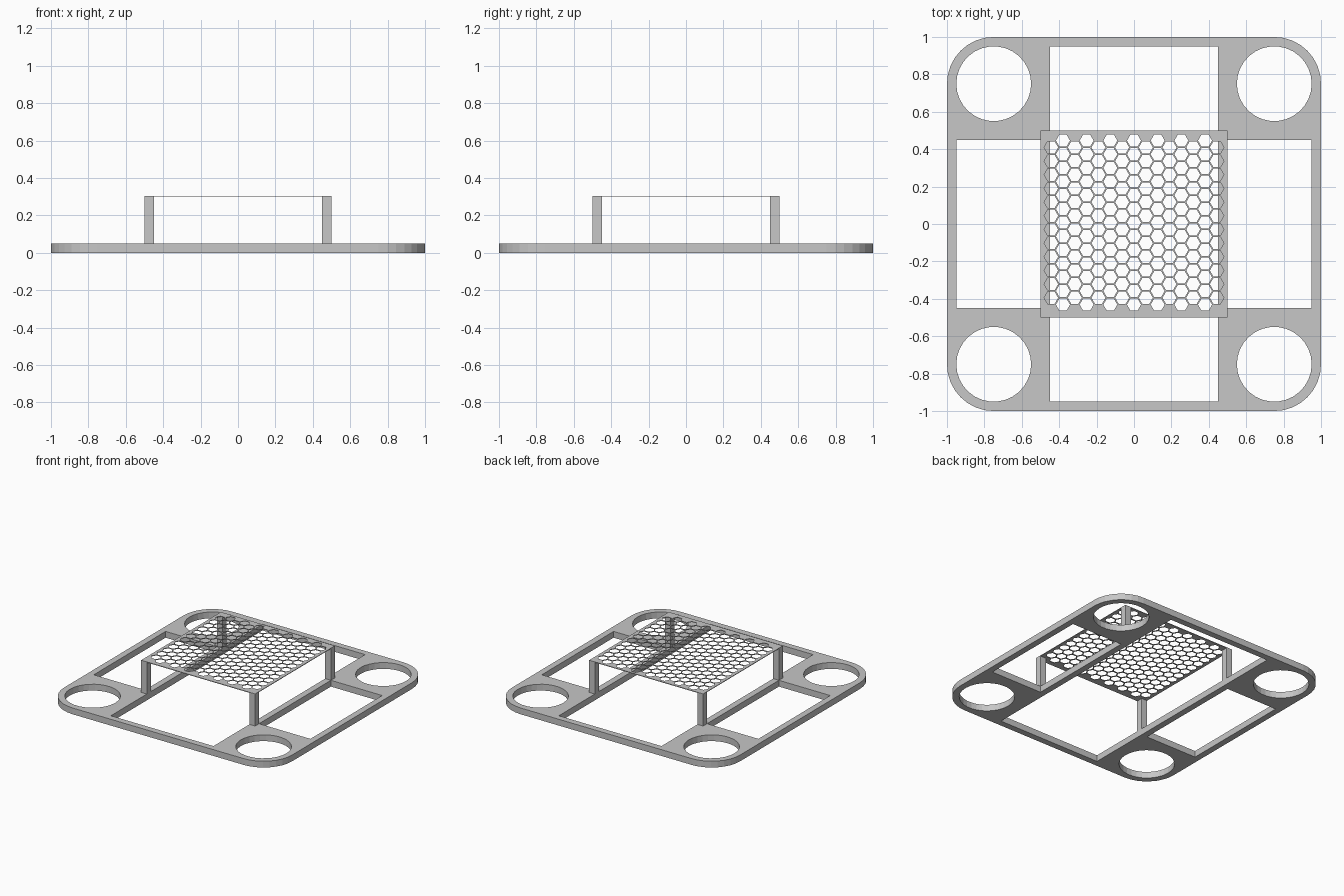
import bpy
from math import sin, cos, radians, sqrt

old = bpy.data.objects.get("Cube")
if old:
    bpy.data.objects.remove(old, do_unlink=True)

grey = bpy.data.materials.new("light grey")
grey.use_nodes = True
grey.diffuse_color = (0.57, 0.57, 0.57, 1)
grey.node_tree.nodes["Principled BSDF"].inputs["Base Color"].default_value = grey.diffuse_color


def arc(cx, cy, r, start, end, steps):
    angles = [radians(start + (end - start) * i / steps) for i in range(steps + 1)]
    return [(cx + r * cos(a), cy + r * sin(a)) for a in angles]


def rect(x0, x1, y0, y1):
    return [(x0, y0), (x1, y0), (x1, y1), (x0, y1)]


def plate(name, loops, z0, z1):
    """Flat plate: the first loop is the outline, the others are holes."""
    curve = bpy.data.curves.new(name, "CURVE")
    curve.dimensions = "2D"
    curve.fill_mode = "BOTH"
    curve.extrude = (z1 - z0) / 2
    for loop in loops:
        spline = curve.splines.new("POLY")
        spline.points.add(len(loop) - 1)
        for point, (x, y) in zip(spline.points, loop):
            point.co = (x, y, 0, 1)
        spline.use_cyclic_u = True
    temp = bpy.data.objects.new(name + " outline", curve)
    bpy.context.collection.objects.link(temp)
    graph = bpy.context.evaluated_depsgraph_get()
    mesh = bpy.data.meshes.new_from_object(temp.evaluated_get(graph))
    bpy.data.objects.remove(temp, do_unlink=True)
    mesh.name = name
    mesh.materials.clear()
    mesh.materials.append(grey)
    for face in mesh.polygons:
        face.use_smooth = False
    obj = bpy.data.objects.new(name, mesh)
    obj.location.z = (z0 + z1) / 2
    bpy.context.collection.objects.link(obj)


# Base frame: rounded square, long centre opening, two side openings, round corner holes
corner = 0.75
outline = []
for i, (sx, sy) in enumerate([(1, 1), (-1, 1), (-1, -1), (1, -1)]):
    outline += arc(sx * corner, sy * corner, 0.25, 90 * i, 90 * i + 90, 8)
holes = [rect(-0.45, 0.45, -0.95, 0.95),
         rect(0.5, 0.95, -0.45, 0.45),
         rect(-0.95, -0.5, -0.45, 0.45)]
for sx in (-1, 1):
    for sy in (-1, 1):
        holes.append(arc(sx * corner, sy * corner, 0.2, 0, 360, 30)[:-1])
plate("base_frame", [outline] + holes, 0, 0.05)

# Raised honeycomb sheet: alternate columns are shifted by half a row
column, hex_radius = 0.0633, 0.0375
row = column * 2 / sqrt(3)
cells = []
for c in range(-7, 8):
    shifted = c % 2
    for r in range(12 if shifted else 13):
        y = 0.446 - row * (r + 0.5 * shifted)
        cells.append(arc(c * column, y, hex_radius, 0, 360, 6)[:-1])
plate("honeycomb_sheet", [rect(-0.5, 0.5, -0.5, 0.5)] + cells, 0.3, 0.305)

# Four square legs
for side, sx in (("right", -1), ("left", 1)):
    for end, sy in (("front", -1), ("back", 1)):
        x, y = sx * 0.475, sy * 0.475
        plate(f"{end}_{side}_leg",
              [rect(x - 0.025, x + 0.025, y - 0.025, y + 0.025)], 0.05, 0.3)
